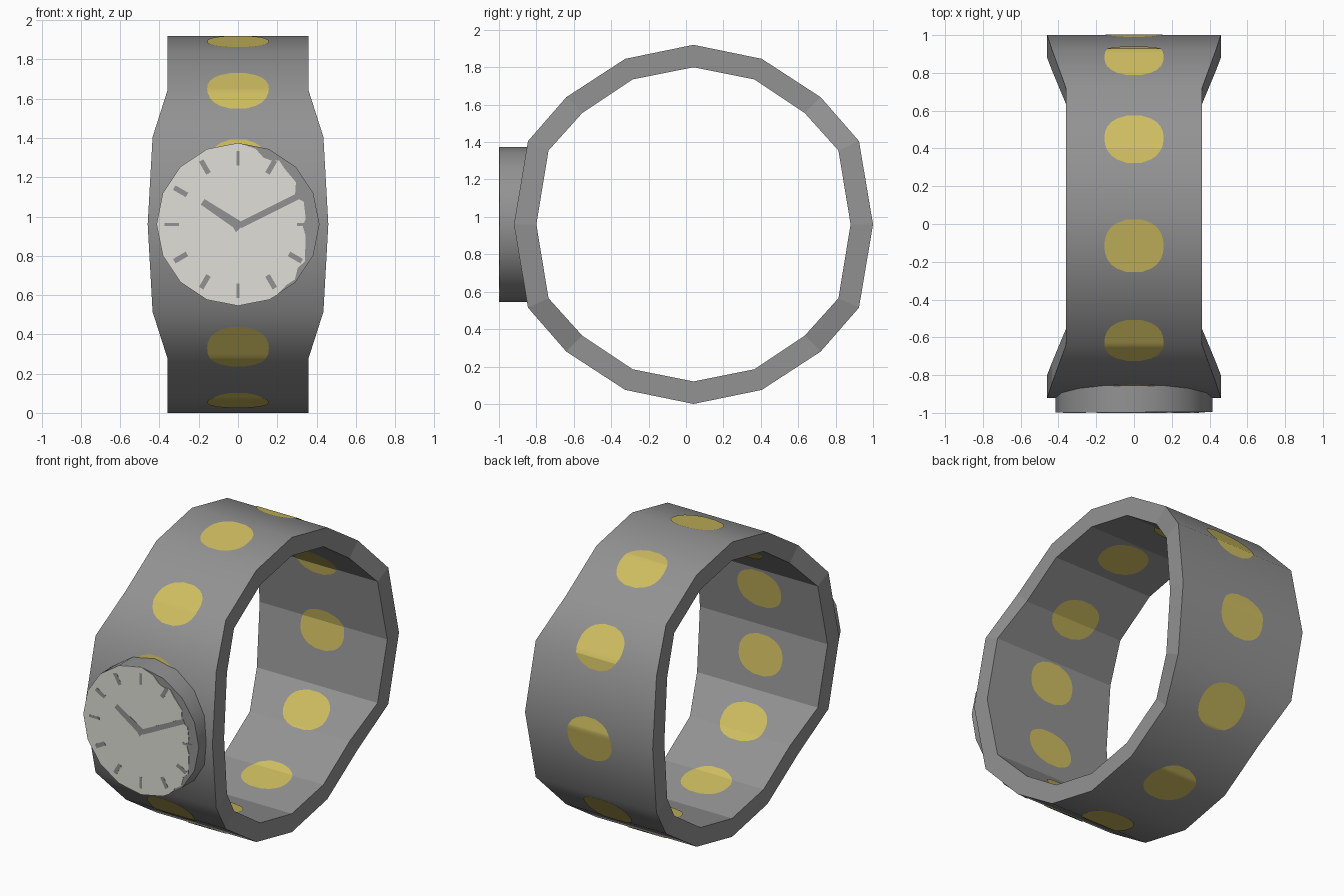
import bpy, bmesh, math
from mathutils import Vector

if "Cube" in bpy.data.objects:
    bpy.data.objects.remove(bpy.data.objects["Cube"])

CY, CZ = 0.04, 0.96          # centre of the band loop


def material(name, rgb):
    m = bpy.data.materials.new(name)
    m.diffuse_color = (*rgb, 1)
    m.use_nodes = True
    m.node_tree.nodes["Principled BSDF"].inputs["Base Color"].default_value = m.diffuse_color
    return m


GREY = material("grey", (0.29, 0.29, 0.29))
YELLOW = material("yellow", (0.62, 0.51, 0.12))
PALE = material("pale_dial", (0.75, 0.74, 0.69))


def finish(bm, name, mat):
    bm.normal_update()
    me = bpy.data.meshes.new(name)
    bm.to_mesh(me)
    bm.free()
    me.materials.append(mat)
    ob = bpy.data.objects.new(name, me)
    bpy.context.collection.objects.link(ob)
    return ob


def loop16(q):
    """Mirror a quarter (top to back) into a closed 16-point loop."""
    half = q + [(y, -z) for y, z in reversed(q[:-1])]
    return half + [(-y, z) for y, z in reversed(half[1:-1])]


OUTER = loop16([(0, .96), (.365, .885), (.68, .68), (.885, .445), (.96, 0)])
INNER = loop16([(0, .84), (.325, .775), (.595, .595), (.775, .395), (.84, 0)])
WQ = [.36, .36, .36, .435, .46]
WIDTH = WQ + WQ[-2::-1]
WIDTH = WIDTH + WIDTH[-2:0:-1]
N = 16

# Band: smooth outside, faceted inside, flat rims
bm = bmesh.new()
rings = []
for y_z, side in ((OUTER, -1), (OUTER, 1), (INNER, 1), (INNER, -1)):
    rings.append([bm.verts.new((side * w, CY + y, CZ + z))
                  for (y, z), w in zip(y_z, WIDTH)])
for k in range(4):
    a, b = rings[k], rings[(k + 1) % 4]
    for i in range(N):
        j = (i + 1) % N
        f = bm.faces.new((a[i], b[i], b[j], a[j]))
        f.smooth = (k == 0)
bmesh.ops.recalc_face_normals(bm, faces=bm.faces[:])
for e in bm.edges:
    e.smooth = all(f.smooth for f in e.link_faces)
finish(bm, "band", GREY)

# Yellow dots, wrapped along the band inside and outside
START = [0.0]
for i in range(N):
    START.append(START[-1] + (Vector(OUTER[(i + 1) % N]) - Vector(OUTER[i])).length)
TOTAL = START[-1]


def on_band(s, pts, scale):
    s %= TOTAL
    i = max(k for k in range(N) if START[k] <= s)
    t = (s - START[i]) / (START[i + 1] - START[i])
    return Vector(pts[i]).lerp(Vector(pts[(i + 1) % N]), t) * scale


def dots(name, pts, sign):
    bm = bmesh.new()
    half_len, half_wid = 0.142, 0.157
    for c in (-.73, -.158, .43, .99, 1.57, 2.15, 2.73, 3.31, 3.84, 4.33, 4.83):
        steps = [-math.cos(math.pi * k / 12) for k in range(13)]
        for b in START:                      # extra row where the band bends
            d = ((b - c + TOTAL / 2) % TOTAL - TOTAL / 2) / half_len
            if abs(d) < .98 and min(abs(d - t) for t in steps) > 1e-4:
                steps.append(d)
        steps = sorted(set(steps))
        rows = []
        for t in steps:
            w = half_wid * max(.25, (1 - min(1, abs(t)) ** 2.3) ** (1 / 2.3))
            y, z = on_band(c + t * half_len, pts, 1 + sign * .004)
            rows.append([bm.verts.new((x, CY + y, CZ + z)) for x in (-w, w)])
        for a, b in zip(rows, rows[1:]):
            f = bm.faces.new((a[0], a[1], b[1], b[0]))
            f.normal_update()
            m = f.calc_center_median() - Vector((0, CY, CZ))
            if f.normal.dot(m) * sign < 0:
                f.normal_flip()
            f.smooth = sign > 0
    finish(bm, name, YELLOW)


dots("outer_dots", OUTER, 1)
dots("inner_dots", INNER, -1)

# Watch case: 16-sided drum facing the front
R = 0.415


def prism(name, outline, y0, y1, mat, smooth=False):
    """Extrude an (x, z) outline from y0 (front) to y1 (back)."""
    bm = bmesh.new()
    f = [bm.verts.new((x, y0, CZ + z)) for x, z in outline]
    b = [bm.verts.new((x, y1, CZ + z)) for x, z in outline]
    n = len(outline)
    caps = [bm.faces.new(f), bm.faces.new(b[::-1])]
    for i in range(n):
        q = bm.faces.new((f[i], b[i], b[(i + 1) % n], f[(i + 1) % n]))
        q.smooth = smooth
    bmesh.ops.recalc_face_normals(bm, faces=bm.faces[:])
    for c in caps:
        for e in c.edges:
            e.smooth = False
    return finish(bm, name, mat)


def polar(a, r):
    """Clock angle in degrees from twelve."""
    return (r * math.sin(math.radians(a)), r * math.cos(math.radians(a)))


prism("watch_case", [polar(22.5 * i, R) for i in range(16)], -.996, -.84, GREY, True)

# Dial: full on the left, scalloped on the right
left = [polar(22.5 * i, R) for i in range(7, 17)]
right = [(.09, .385), (.13, .34), (.17, .325), (.21, .325), (.24, .28), (.295, .215),
         (.29, .14), (.335, .115), (.345, .03), (.33, -.01), (.345, -.06), (.34, -.19),
         (.305, -.22), (.29, -.28), (.245, -.31), (.2, -.36)]
prism("dial", left + right, -.999, -.995, PALE)


def bar(name, a, b, w0, w1):
    a, b = Vector(a), Vector(b)
    d = (b - a).normalized()
    p = Vector((-d.y, d.x))
    prism(name, [a + p * w0, b + p * w1, b - p * w1, a - p * w0], -1.0, -.998, GREY)


# Hour marks and hands
for h in range(12):
    if h == 2:
        continue
    w = .008 if h % 3 == 0 else .013
    bar(f"hour_mark_{h}", polar(30 * h, .30), polar(30 * h, .375), w, w)
bar("minute_hand", (.01, -.005), (.31, .145), .016, .016)
bar("hour_hand", (.01, -.01), (-.18, .115), .024, .017)
prism("hub", [(-.04, .01), (.04, .01), (-.01, -.04)], -1.0, -.998, GREY)
